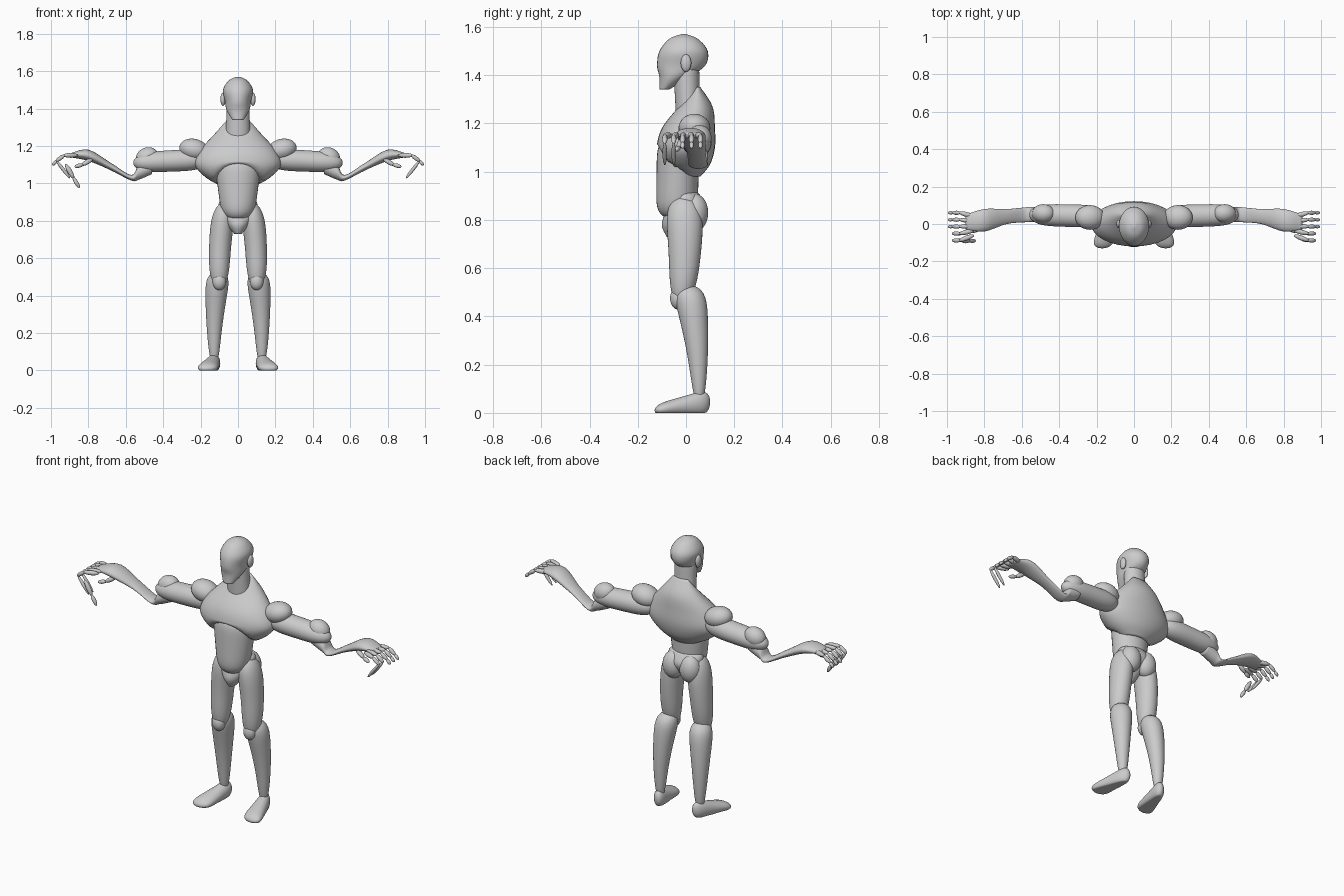
import bpy, bmesh, math
from mathutils import Vector, Matrix

cube = bpy.data.objects.get("Cube")
if cube:
    bpy.data.objects.remove(cube, do_unlink=True)

shade = (0.6, 0.6, 0.6, 1)
grey = bpy.data.materials.new("light grey")
grey.use_nodes = True
grey.diffuse_color = shade
grey.node_tree.nodes["Principled BSDF"].inputs["Base Color"].default_value = shade


def finish(name, bm, mirror):
    """Turn the bmesh into a smooth object, mirrored across the body if asked."""
    bmesh.ops.recalc_face_normals(bm, faces=bm.faces)
    mesh = bpy.data.meshes.new(name)
    bm.to_mesh(mesh)
    bm.free()
    mesh.materials.append(grey)
    mesh.shade_smooth()
    obj = bpy.data.objects.new(name, mesh)
    bpy.context.collection.objects.link(obj)
    if mirror:
        modifier = obj.modifiers.new("mirror", 'MIRROR')
        modifier.use_mirror_merge = False


def skin(name, sections, axis, mirror, warp=None, sides=32):
    """Join oval sections (centre, two radii) that lie square to the axis."""
    bm = bmesh.new()
    across = [Vector(direction) for letter, direction in
              zip("xyz", Matrix.Identity(3)) if letter != axis]
    rings = []
    for centre, wide, deep in sections:
        ring = []
        for i in range(sides):
            angle = math.tau * i / sides
            point = (Vector(centre) + across[0] * wide * math.cos(angle)
                     + across[1] * deep * math.sin(angle))
            if warp:
                warp(point)
            ring.append(bm.verts.new(point))
        rings.append(ring)
    for lower, upper in zip(rings, rings[1:]):
        for i in range(sides):
            bm.faces.new((lower[i - 1], lower[i], upper[i], upper[i - 1]))
    bm.faces.new(rings[0])
    bm.faces.new(rings[-1])
    finish(name, bm, mirror)


def loft(name, axis, rows, mirror=False, warp=None, steps=5):
    """Smooth curve through rows of centre x, y, z and two radii."""
    rows = [Vector(row) for row in rows]
    padded = [rows[0]] + rows + [rows[-1]]
    smooth = []
    for before, start, end, after in zip(padded, padded[1:], padded[2:], padded[3:]):
        leave, arrive = (end - before) / 2, (after - start) / 2
        for step in range(steps):
            t = step / steps
            ease = t * t * (3 - 2 * t)
            smooth.append(start.lerp(end, ease) + leave * t * (1 - t) ** 2
                          - arrive * t * t * (1 - t))
    smooth.append(rows[-1])
    skin(name, [(row[:3], row[3], row[4]) for row in smooth], axis, mirror, warp)


def limb(name, axis, start, end, start_radii, end_radii, fullness,
         bow=(0, 0, 0), mirror=True, warp=None, steps=24):
    """Tapered, round-ended muscle shape; a higher fullness has blunter ends."""
    sections = []
    for step in range(steps + 1):
        along = -math.cos(math.pi * step / steps)
        t = (along + 1) / 2
        swell = math.sqrt(max(0.001, 1 - abs(along) ** fullness))
        centre = Vector(start).lerp(Vector(end), t) + Vector(bow) * math.sin(math.pi * t)
        wide, deep = Vector(start_radii).lerp(Vector(end_radii), t) * swell
        sections.append((centre, wide, deep))
    skin(name, sections, axis, mirror, warp)


def ball(name, centre, radii, tilt=0):
    bm = bmesh.new()
    matrix = (Matrix.Translation(centre) @ Matrix.Rotation(tilt, 4, 'Y')
              @ Matrix.Diagonal((*radii, 1)))
    bmesh.ops.create_uvsphere(bm, u_segments=28, v_segments=18, radius=1, matrix=matrix)
    finish(name, bm, mirror=True)


def finger(name, joints, radius=0.013, mirror=True):
    """Chain of slim segments, each thinner than the last."""
    bm = bmesh.new()
    joints = [Vector(joint) for joint in joints]
    for a, b in zip(joints, joints[1:]):
        bone = b - a
        turn = bone.to_track_quat('Z', 'Y').to_matrix().to_4x4()
        size = Matrix.Diagonal((radius, radius, bone.length / 2 + radius * 0.4, 1))
        bmesh.ops.create_uvsphere(bm, u_segments=12, v_segments=10, radius=1,
                                  matrix=Matrix.Translation((a + b) / 2) @ turn @ size)
        radius *= 0.85
    finish(name, bm, mirror)


def arch_ribs(point):
    """Raise the middle of the lower front edge of the rib cage."""
    low = min(1, max(0, (1.12 - point.z) * 10))
    front = min(1, max(0, -point.y * 20))
    point.z += 0.08 * low * front * max(0, 1 - (point.x / 0.13) ** 2)


def flatten_sole(point):
    point.z = max(0, point.z)


# Head, ears and neck
loft("head", 'z', [
    (0, -.09, 1.34, .03, .02), (0, -.05, 1.39, .06, .06), (0, -.02, 1.44, .07, .1),
    (0, -.01, 1.5, .08, .1), (0, -.01, 1.55, .05, .06), (0, -.01, 1.57, .01, .01)])
ball("ear", (.08, 0, 1.45), (.014, .022, .036))
limb("neck", 'z', start=(0, .01, 1.2), end=(0, 0, 1.46),
     start_radii=(.066, .05), end_radii=(.06, .054), fullness=12, mirror=False)

# Rib cage, abdomen and hips
loft("chest", 'z', [
    (0, .01, .98, .08, .05), (0, 0, 1.03, .17, .1), (0, 0, 1.1, .23, .12),
    (0, .01, 1.18, .2, .11), (0, .04, 1.27, .12, .07), (0, .05, 1.35, .05, .01)],
    warp=arch_ribs)
limb("abdomen", 'z', start=(0, -.04, .8), end=(0, -.03, 1.15),
     start_radii=(.085, .085), end_radii=(.13, .09), fullness=6, mirror=False)
loft("pelvis", 'z', [
    (0, -.05, .73, .02, .03), (0, -.03, .78, .06, .07), (0, 0, .85, .1, .08),
    (0, 0, .9, .1, .06), (0, 0, .92, .06, .04)])
ball("buttock", (.054, .037, .83), (.06, .055, .078))

# Legs and feet
limb("thigh", 'z', start=(.07, -.01, .9), end=(.1, -.02, .44),
     start_radii=(.066, .085), end_radii=(.052, .05), fullness=4, bow=(.01, .01, 0))
ball("kneecap", (.1, -.034, .475), (.036, .032, .046))
limb("lower_leg", 'z', start=(.105, .01, .53), end=(.127, .055, .03),
     start_radii=(.07, .074), end_radii=(.022, .02), fullness=7, bow=(.008, .012, 0))
limb("foot", 'y', start=(.12, .1, .045), end=(.17, -.13, .01),
     start_radii=(.03, .055), end_radii=(.06, .025), fullness=6, warp=flatten_sole)

# Arms: the thin forearm dips at the elbow and widens into the hand
ball("shoulder", (.235, .035, 1.18), (.08, .066, .058), tilt=-.25)
limb("upper_arm", 'x', start=(.16, .04, 1.13), end=(.56, .05, 1.11),
     start_radii=(.062, .06), end_radii=(.058, .054), fullness=4)
ball("elbow", (.485, .056, 1.14), (.062, .05, .052), tilt=.35)
loft("forearm_and_hand", 'x', [
    (.46, .05, 1.09, .04, .04), (.53, .05, 1.06, .04, .04), (.57, .05, 1.03, .04, .015),
    (.68, .04, 1.09, .04, .02), (.8, .02, 1.15, .06, .03), (.9, .01, 1.15, .04, .01)],
    mirror=True)

# Five fingers in a fan: the front two hook inwards and down
names = ("little", "ring", "middle", "index", "front")
for i, name in enumerate(names):
    y = .06 - .037 * i
    hooked = i > 2
    tip = (.9, y, 1.03) if hooked else (.99, y, 1.1)
    knuckle = (.86, y * .7, 1.15)
    finger(name + "_finger", [knuckle, (.93, y, 1.15), (.97, y, 1.12), tip])

# Thumb under the palm, and the longer drooping tip on the right hand
finger("thumb", [(.78, -.02, 1.13), (.83, -.03, 1.1), (.87, -.04, 1.09)])
finger("right_drooping_tip", [(-.92, -.09, 1.1), (-.88, -.09, 1.03), (-.85, -.09, .98)],
       mirror=False)
